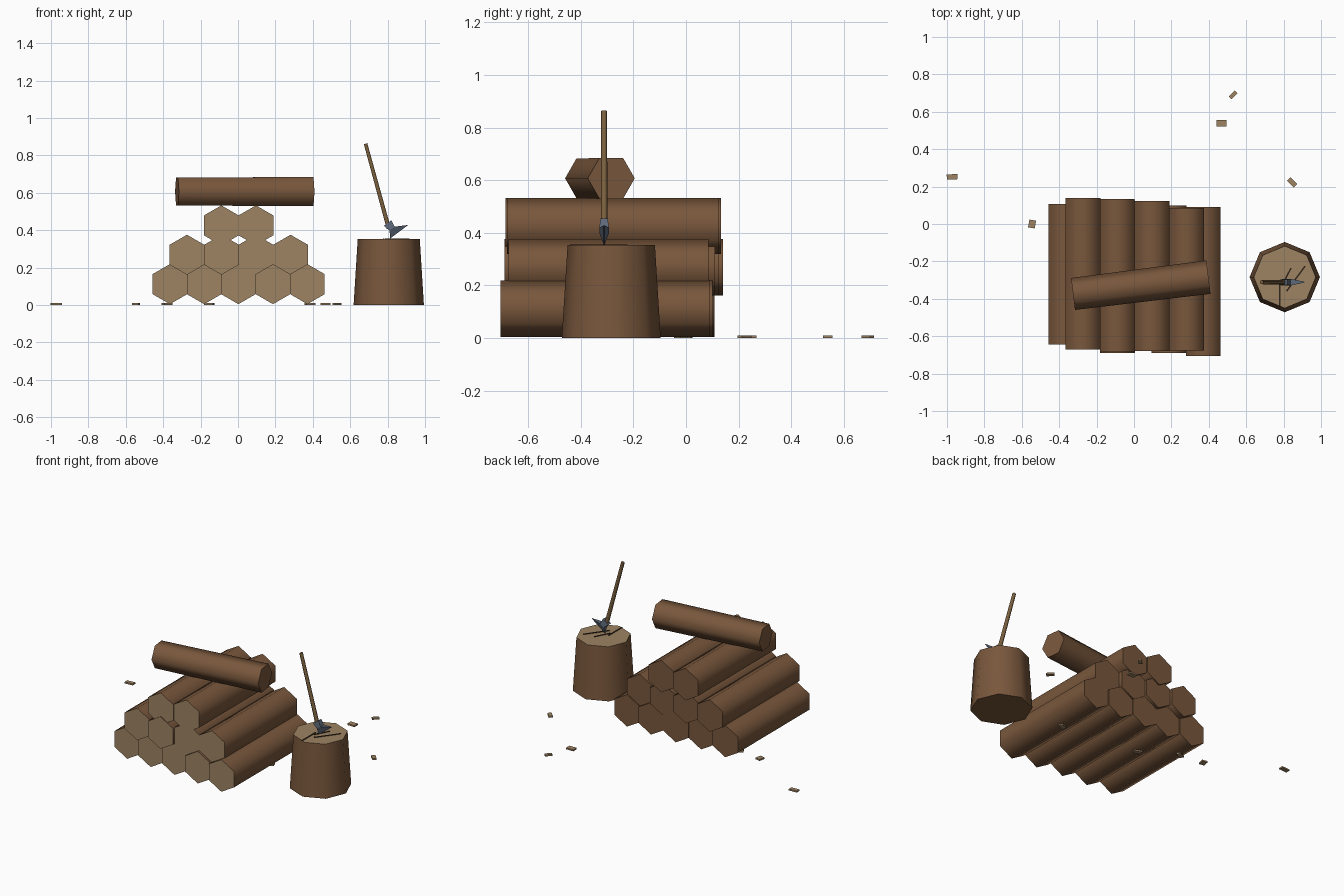
import bpy, bmesh, math
from mathutils import Vector, Matrix

if "Cube" in bpy.data.objects:
    bpy.data.objects.remove(bpy.data.objects["Cube"])


def material(name, rgb):
    m = bpy.data.materials.new(name)
    m.diffuse_color = (*rgb, 1)
    m.use_nodes = True
    m.node_tree.nodes["Principled BSDF"].inputs["Base Color"].default_value = m.diffuse_color
    return m


BARK = material("bark", (0.19, 0.095, 0.045))
CUT = material("cut_wood", (0.34, 0.23, 0.125))
HANDLE = material("handle_wood", (0.20, 0.12, 0.05))
IRON = material("iron", (0.11, 0.14, 0.19))
DARK = material("crack", (0.03, 0.018, 0.01))


def finish(bm, name, mats, smooth=None):
    bmesh.ops.recalc_face_normals(bm, faces=bm.faces)
    me = bpy.data.meshes.new(name)
    bm.to_mesh(me)
    bm.free()
    ob = bpy.data.objects.new(name, me)
    bpy.context.collection.objects.link(ob)
    for m in mats:
        me.materials.append(m)
    if smooth:
        bpy.ops.object.select_all(action='DESELECT')
        bpy.context.view_layer.objects.active = ob
        ob.select_set(True)
        bpy.ops.object.shade_smooth_by_angle(angle=math.radians(smooth))
    return ob


def prism(name, a, b, r1, r2, sides, mats, side_dir, smooth=None, cut_dir=None):
    """Tapered prism from a to b; first corner points along side_dir."""
    a, b = Vector(a), Vector(b)
    axis = (b - a).normalized()
    u = Vector(side_dir)
    u = (u - axis * u.dot(axis)).normalized()
    v = axis.cross(u)
    bm = bmesh.new()
    rings = []
    for c, r in ((a, r1), (b, r2)):
        ring = []
        for i in range(sides):
            t = 2 * math.pi * i / sides
            ring.append(bm.verts.new(c + (u * math.cos(t) + v * math.sin(t)) * r))
        rings.append(ring)
        bm.faces.new(ring)
    for i in range(sides):
        j = (i + 1) % sides
        bm.faces.new((rings[0][i], rings[0][j], rings[1][j], rings[1][i]))
    bm.normal_update()
    bmesh.ops.recalc_face_normals(bm, faces=bm.faces)
    # sawn face gets the pale wood
    if cut_dir:
        for f in bm.faces:
            if f.normal.dot(Vector(cut_dir)) > 0.95:
                f.material_index = 1
    return finish(bm, name, mats, smooth)


def box(name, centre, size, angle, mat):
    bm = bmesh.new()
    M = (Matrix.Translation(centre) @ Matrix.Rotation(math.radians(angle), 4, 'Z')
         @ Matrix.Diagonal((*size, 1)))
    bmesh.ops.create_cube(bm, size=1, matrix=M)
    return finish(bm, name, [mat])


# stacked logs: (z, [(x, front y, back y)])
rows = [
    (0.112, [(-0.364, -0.645, 0.108), (-0.181, -0.66, 0.10), (0.002, -0.67, 0.105),
             (0.187, -0.69, 0.10), (0.371, -0.705, 0.09)]),
    (0.269, [(-0.273, -0.67, 0.14), (-0.088, -0.69, 0.125), (0.096, -0.675, 0.11),
             (0.281, -0.675, 0.085)]),
    (0.426, [(-0.089, -0.685, 0.133), (0.096, -0.68, 0.123)]),
]
for r, (z, logs) in enumerate(rows):
    for i, (x, y0, y1) in enumerate(logs):
        prism(f"stack_log_{r}_{i}", (x, y0, z), (x, y1, z), 0.107, 0.107, 6,
              [BARK, CUT], (0, 0, 1), 70, (0, -1, 0))

# loose log lying across the stack
prism("cross_log", (-0.326, -0.374, 0.607), (0.398, -0.284, 0.607), 0.086, 0.09, 6,
      [BARK], (0, 1, 0), 70)

# chopping stump
SX, SY, TOP = 0.806, -0.284, 0.353
prism("chopping_stump", (SX, SY, 0), (SX, SY, TOP), 0.188, 0.166, 8,
      [BARK, CUT], (1, 0, 0), 60, (0, 0, 1))

# cracks in the stump top
for i, (x0, y0, x1, y1) in enumerate([(0.78, -0.30, 0.78, -0.44),
                                      (0.815, -0.36, 0.915, -0.225),
                                      (0.79, -0.33, 0.84, -0.235)]):
    d = Vector((x1 - x0, y1 - y0))
    box(f"stump_crack_{i}", ((x0 + x1) / 2, (y0 + y1) / 2, TOP + 0.001),
        (d.length, 0.008, 0.005), math.degrees(math.atan2(d.y, d.x)), DARK)

# axe handle
AY = -0.311
prism("axe_handle", (0.806, AY, 0.41), (0.682, AY, 0.863), 0.013, 0.011, 6,
      [HANDLE], (0, 1, 0), 70)

# axe head: sections (centre x, centre z, half height, half thickness)
bm = bmesh.new()
prev = None
along = Vector((0.8, 0, 0.6))
sections = [(0.800, 0.439, 0.025, 0.014), (0.824, 0.409, 0.017, 0.018),
            (0.862, 0.392, 0.061, 0.002)]
for k, (x, z, h, t) in enumerate(sections):
    c = Vector((x, AY, z))
    ring = [bm.verts.new(c + along * h * a + Vector((0, t * b, 0)))
            for a, b in ((-1, -1), (1, -1), (1, 1), (-1, 1))]
    if prev:
        for i in range(4):
            j = (i + 1) % 4
            bm.faces.new((prev[i], prev[j], ring[j], ring[i]))
    if k in (0, len(sections) - 1):
        bm.faces.new(ring)
    prev = ring
finish(bm, "axe_head", [IRON])

# wood chips on the ground: (x, y, length, width, angle)
chips = [(-0.972, 0.252, 0.058, 0.028, 3), (-0.545, 0.0, 0.042, 0.036, 80),
         (0.467, 0.538, 0.053, 0.036, 0), (0.53, 0.69, 0.045, 0.022, 45),
         (0.845, 0.222, 0.05, 0.026, -45), (0.385, -0.21, 0.05, 0.03, 20),
         (-0.155, -0.155, 0.05, 0.03, -15), (-0.38, -0.02, 0.05, 0.03, 30)]
for i, (x, y, l, w, a) in enumerate(chips):
    box(f"wood_chip_{i}", (x, y, 0.005), (l, w, 0.01), a, CUT)
